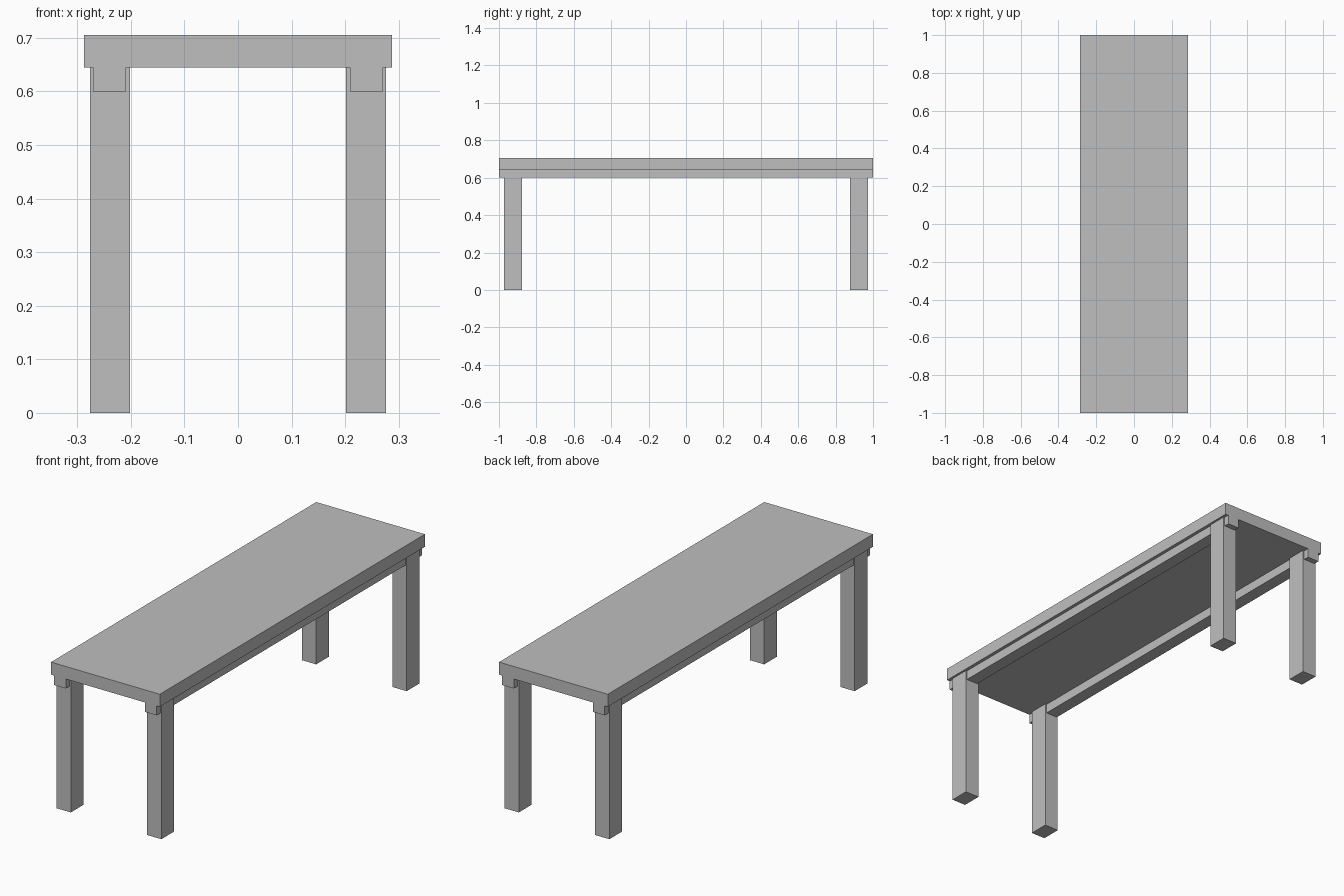
import bpy

cube = bpy.data.objects.get("Cube")
if cube:
    bpy.data.objects.remove(cube, do_unlink=True)

# Single plain grey material
GREY = (0.52, 0.52, 0.52, 1.0)
grey = bpy.data.materials.new("plain_grey")
grey.use_nodes = True
grey.diffuse_color = GREY
grey.node_tree.nodes["Principled BSDF"].inputs["Base Color"].default_value = GREY


def box(name, low, high):
    """Flat-faced box between two opposite corners."""
    centre = [(a + b) / 2 for a, b in zip(low, high)]
    bpy.ops.mesh.primitive_cube_add(size=1, location=centre)
    obj = bpy.context.object
    obj.name = name
    obj.scale = [b - a for a, b in zip(low, high)]
    bpy.ops.object.transform_apply(location=False, rotation=False, scale=True)
    obj.data.materials.append(grey)
    return obj


TOP = 0.705
UNDERSIDE = 0.645
RAIL_BOTTOM = 0.60

# Bench top
box("seat_top", (-0.287, -1, UNDERSIDE), (0.287, 1, TOP))

for side, sx in (("left", 1), ("right", -1)):
    # Long rail under each side, running the full length
    xs = sorted((sx * 0.209, sx * 0.271))
    box(f"{side}_rail", (xs[0], -1, RAIL_BOTTOM), (xs[1], 1, UNDERSIDE))

    # Square legs, slightly wider than the rail that sits in them
    xs = sorted((sx * 0.2015, sx * 0.2765))
    for end, sy in (("front", -1), ("back", 1)):
        ys = sorted((sy * 0.877, sy * 0.973))
        box(f"{end}_{side}_leg", (xs[0], ys[0], 0), (xs[1], ys[1], UNDERSIDE))
